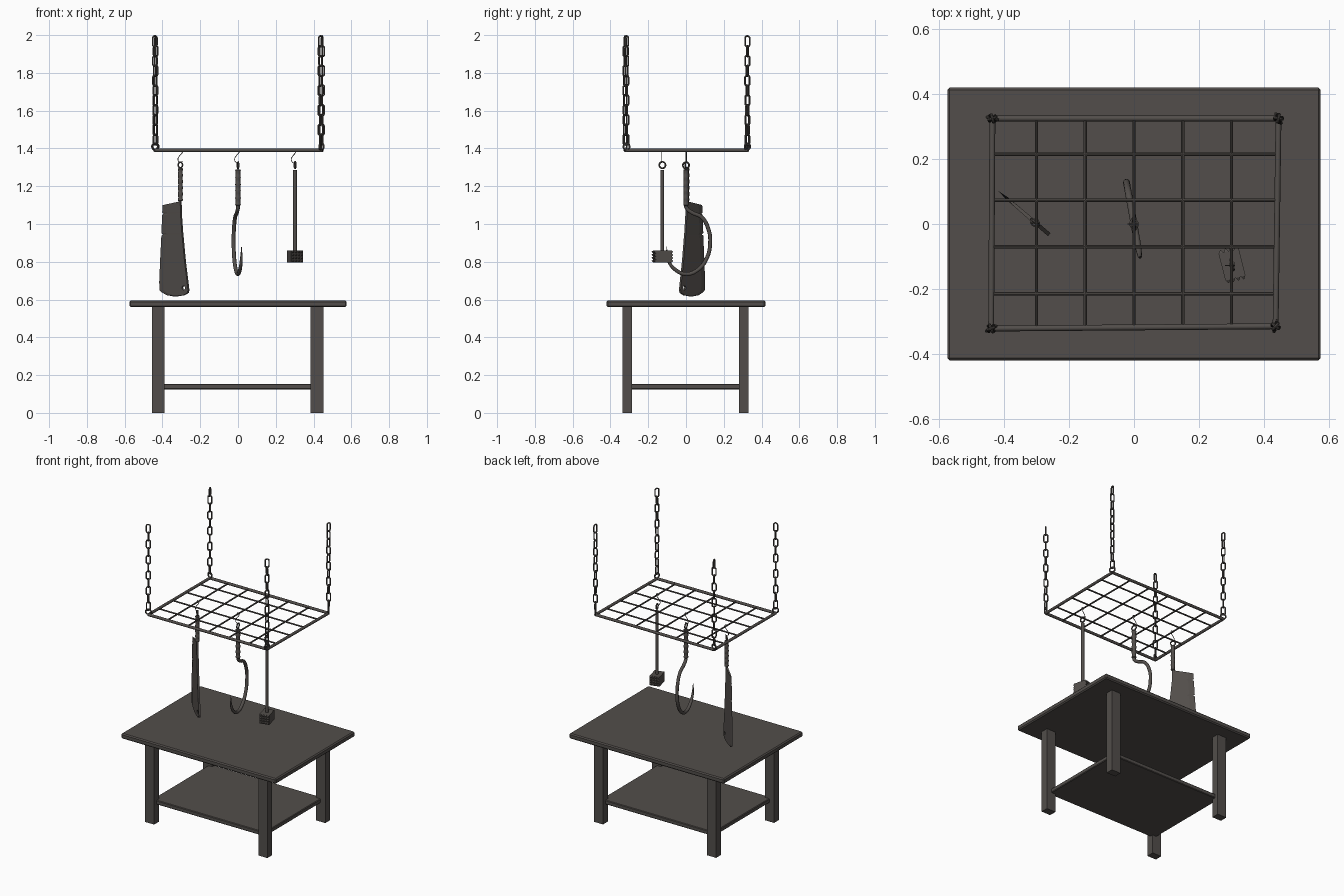
import bpy, bmesh, math
from mathutils import Vector, Matrix

if "Cube" in bpy.data.objects:
    bpy.data.objects.remove(bpy.data.objects["Cube"])

iron = bpy.data.materials.new("dark_iron")
iron.diffuse_color = (0.085, 0.076, 0.07, 1)
iron.use_nodes = True
iron.node_tree.nodes["Principled BSDF"].inputs["Base Color"].default_value = iron.diffuse_color


def finish(bm, name, xf=Matrix(), smooth=True):
    bmesh.ops.recalc_face_normals(bm, faces=bm.faces)
    me = bpy.data.meshes.new(name)
    bm.to_mesh(me)
    bm.free()
    me.transform(xf)
    ob = bpy.data.objects.new(name, me)
    bpy.context.collection.objects.link(ob)
    me.materials.append(iron)
    if smooth:
        bpy.ops.object.select_all(action='DESELECT')
        ob.select_set(True)
        bpy.context.view_layer.objects.active = ob
        bpy.ops.object.shade_smooth_by_angle(angle=math.radians(40))
    return ob


def box(name, lo, hi, bevel=0.0, xf=Matrix()):
    lo, hi = Vector(lo), Vector(hi)
    bm = bmesh.new()
    bmesh.ops.create_cube(bm, size=1, matrix=Matrix.Translation((lo + hi) / 2) @ Matrix.Diagonal((*(hi - lo), 1)))
    if bevel:
        bmesh.ops.bevel(bm, geom=bm.edges[:], offset=bevel, segments=1, affect='EDGES')
    return finish(bm, name, xf, False)


def rod(name, a, b, r, xf=Matrix(), seg=12):
    a, b = Vector(a), Vector(b)
    m = Matrix.Translation((a + b) / 2) @ (b - a).to_track_quat('Z', 'Y').to_matrix().to_4x4()
    bm = bmesh.new()
    bmesh.ops.create_cone(bm, cap_ends=True, segments=seg, radius1=r, radius2=r, depth=(b - a).length, matrix=m)
    return finish(bm, name, xf)


def add_link(bm, xf, R, r, stretch=0.0, n=16, k=8):
    # ring in the local xz plane, pulled apart along z into a chain link
    grid = []
    for i in range(n):
        t = 2 * math.pi * (i + 0.5) / n
        dz = math.copysign(stretch, math.sin(t))
        ring = []
        for j in range(k):
            p = 2 * math.pi * j / k
            d = R + r * math.cos(p)
            ring.append(bm.verts.new(xf @ Vector((d * math.cos(t), r * math.sin(p), d * math.sin(t) + dz))))
        grid.append(ring)
    for i in range(n):
        a, b = grid[i], grid[(i + 1) % n]
        for j in range(k):
            bm.faces.new((a[j], b[j], b[(j + 1) % k], a[(j + 1) % k]))


def ring(name, z, R, r, xf):
    bm = bmesh.new()
    add_link(bm, Matrix.Translation((0, 0, z)), R, r, n=20)
    return finish(bm, name, xf)


def wire(name, pts, r, xf, tip=()):
    # smooth bent wire in the local xz plane; tip = radius factors for the last points
    cu = bpy.data.curves.new(name, 'CURVE')
    cu.dimensions, cu.bevel_depth, cu.bevel_resolution, cu.use_fill_caps = '3D', r, 3, True
    sp = cu.splines.new('BEZIER')
    sp.bezier_points.add(len(pts) - 1)
    sp.resolution_u = 6
    radii = [1] * (len(pts) - len(tip)) + list(tip)
    for bp, (x, z), f in zip(sp.bezier_points, pts, radii):
        bp.co, bp.radius = (x, 0, z), f
        bp.handle_left_type = bp.handle_right_type = 'AUTO'
    tmp = bpy.data.objects.new(name + "_path", cu)
    bpy.context.collection.objects.link(tmp)
    bpy.context.view_layer.update()
    bm = bmesh.new()
    bm.from_mesh(tmp.evaluated_get(bpy.context.evaluated_depsgraph_get()).to_mesh())
    bpy.data.objects.remove(tmp)
    return finish(bm, name, xf)


def lathe(name, prof, xf, seg=14):
    bm = bmesh.new()
    rows = [[bm.verts.new((r * math.cos(2 * math.pi * i / seg), r * math.sin(2 * math.pi * i / seg), z))
             for i in range(seg)] for r, z in prof]
    for a, b in zip(rows, rows[1:]):
        for i in range(seg):
            bm.faces.new((a[i], a[(i + 1) % seg], b[(i + 1) % seg], b[i]))
    bm.faces.new(rows[0])
    bm.faces.new(rows[-1])
    return finish(bm, name, xf)


def grip(name, z0, z1, r, xf):
    # handle with shallow finger waves
    n = 24
    prof = [(r * 0.75, z0 - 0.004)]
    prof += [(r * (1 + 0.1 * math.cos(i * math.pi / 2.4)), z0 + (z1 - z0) * i / n) for i in range(n + 1)]
    return lathe(name, prof + [(r * 0.75, z1 + 0.004)], xf)


def place(x, y, ang):
    return Matrix.Translation((x, y, 0)) @ Matrix.Rotation(ang, 4, 'Z')


# Table
box("table_top", (-0.575, -0.42, 0.56), (0.575, 0.42, 0.595), 0.007)
for sx, xs in (("left", (-0.455, -0.388)), ("right", (0.385, 0.452))):
    for sy, ys in (("front", (-0.335, -0.285)), ("back", (0.28, 0.33))):
        box(f"{sy}_{sx}_leg", (xs[0], ys[0], 0), (xs[1], ys[1], 0.565))
box("lower_shelf", (-0.42, -0.31, 0.125), (0.417, 0.305, 0.153), 0.004)

# Hanging rack
Z = 1.39
corners = [(-0.44, -0.322), (0.436, -0.315), (0.445, 0.325), (-0.436, 0.325)]
for i, a in enumerate(corners):
    b = corners[(i + 1) % 4]
    rod(f"rack_frame_{i}", (*a, Z), (*b, Z), 0.009)
for i, x in enumerate((-0.30, -0.15, 0, 0.15, 0.30)):
    rod(f"rack_long_bar_{i}", (x, -0.318, Z), (x, 0.325, Z), 0.005, seg=8)
for i, y in enumerate((-0.215, -0.07, 0.073, 0.215)):
    rod(f"rack_cross_bar_{i}", (-0.438, y, Z), (0.44, y, Z), 0.005, seg=8)

# Chains
for c, (x, y) in enumerate(corners):
    bm = bmesh.new()
    add_link(bm, Matrix.Translation((x, y, 1.41)) @ Matrix.Rotation(0.5 + c * 0.8, 4, 'Z'), 0.017, 0.005)
    for i in range(11):
        turn = 0.35 + c * 0.5 + i * (math.pi / 2 + 0.06)
        add_link(bm, Matrix.Translation((x, y, 1.967 - 0.052 * i)) @ Matrix.Rotation(turn, 4, 'Z'),
                 0.0125, 0.0045, 0.016)
    finish(bm, f"chain_{c}")

# Wire hooks over the rack bars
s_path = [(-0.008, 1.388), (-0.003, 1.397), (0.006, 1.396), (0.007, 1.383), (-0.010, 1.36),
          (-0.018, 1.344), (-0.012, 1.328), (-0.002, 1.324), (0.006, 1.332)]
for name, x, y in (("cleaver", -0.30, 0.003), ("meat_hook", 0, 0), ("mallet", 0.30, -0.128)):
    wire(name + "_hanger", s_path, 0.002, place(x, y, 0))

# Cleaver: each row is edge z, edge x, spine z, spine x; two nicks in the edge
cx = place(-0.305, 0.005, -0.71)
rows = [(1.10, -0.124, 1.12, 0.004), (1.06, -0.127, 1.065, 0.005), (1.054, -0.116, 1.058, 0.005),
        (1.048, -0.127, 1.05, 0.006), (0.952, -0.133, 0.952, 0.015), (0.945, -0.121, 0.945, 0.016),
        (0.938, -0.133, 0.938, 0.017), (0.80, -0.142, 0.80, 0.034), (0.69, -0.148, 0.69, 0.052),
        (0.65, -0.145, 0.65, 0.058), (0.638, -0.13, 0.635, 0.053), (0.623, -0.095, 0.623, 0.025)]
bm = bmesh.new()
loops = []
for zl, l, zr, r in rows:
    mz = zl + (zr - zl) * 0.25
    pts = [(r, -0.006, zr), (r, 0.006, zr), (l + 0.035, 0.0045, mz), (l, 0, zl), (l + 0.035, -0.0045, mz)]
    loops.append([bm.verts.new(p) for p in pts])
for a, b in zip(loops, loops[1:]):
    for j in range(5):
        bm.faces.new((a[j], a[(j + 1) % 5], b[(j + 1) % 5], b[j]))
bm.faces.new(loops[0])
low = bm.verts.new((-0.035, 0, 0.615))
for j in range(5):
    bm.faces.new((loops[-1][j], loops[-1][(j + 1) % 5], low))
blade = finish(bm, "cleaver_blade", cx, False)
cutter = rod("hole_cutter", (0.026, -0.05, 0.662), (0.026, 0.05, 0.662), 0.011, cx, 16)
cut = blade.modifiers.new("hang_hole", 'BOOLEAN')
cut.operation, cut.object, cut.solver = 'DIFFERENCE', cutter, 'EXACT'
bpy.context.view_layer.objects.active = blade
bpy.ops.object.modifier_apply(modifier=cut.name)
bpy.data.objects.remove(cutter)
grip("cleaver_handle", 1.125, 1.292, 0.0125, cx)
rod("cleaver_tang", (-0.004, 0, 1.10), (-0.004, 0, 1.135), 0.008, cx)
ring("cleaver_ring", 1.312, 0.015, 0.004, cx)

# Meat hook
hx = place(0, 0, 1.75)
hook = [(0, 1.12), (0.003, 1.085), (0.03, 1.062), (0.085, 1.035), (0.12, 0.975), (0.13, 0.90), (0.11, 0.815),
        (0.06, 0.755), (0, 0.735), (-0.06, 0.76), (-0.098, 0.815), (-0.104, 0.88)]
wire("meat_hook", hook, 0.0105, hx, (0.95, 0.7, 0.12))
grip("meat_hook_handle", 1.10, 1.285, 0.0135, hx)
ring("meat_hook_ring", 1.31, 0.017, 0.0045, hx)

# Mallet with pyramid teeth on both striking faces
mx = place(0.302, -0.125, 1.82)
rod("mallet_handle", (0, 0, 0.83), (0, 0, 1.285), 0.010, mx)
ring("mallet_ring", 1.312, 0.017, 0.0045, mx)
box("mallet_head", (-0.043, -0.032, 0.797), (0.043, 0.032, 0.86), 0, mx)
bm = bmesh.new()
for side in (-1, 1):
    for i in range(4):
        for j in range(4):
            m = Matrix.Translation((side * 0.0475, -0.024 + 0.016 * i, 0.8045 + 0.016 * j)) \
                @ Matrix.Rotation(side * math.pi / 2, 4, 'Y') @ Matrix.Rotation(math.pi / 4, 4, 'Z')
            bmesh.ops.create_cone(bm, cap_ends=True, segments=4, radius1=0.0105, radius2=0.001, depth=0.011, matrix=m)
finish(bm, "mallet_teeth", mx, False)
